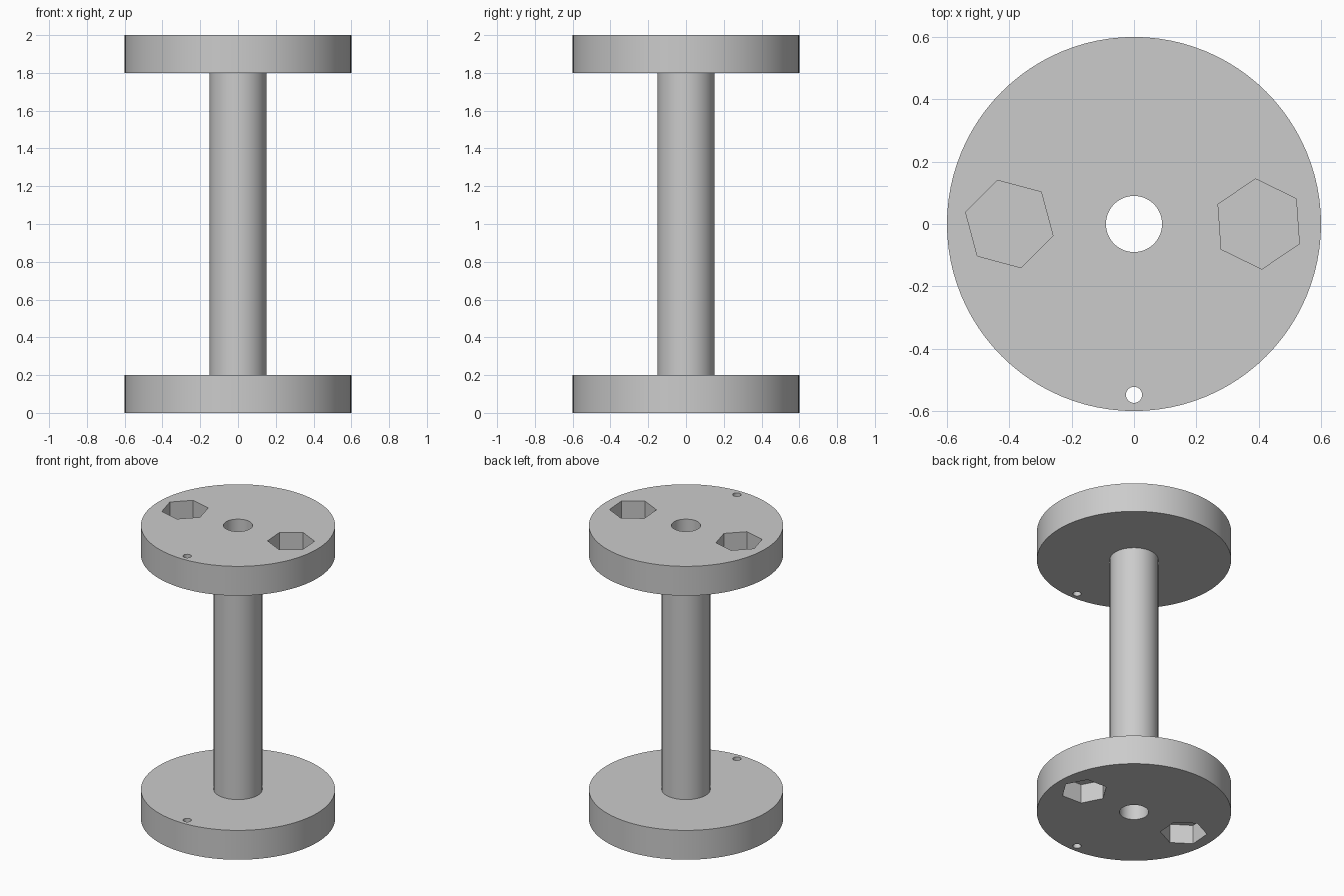
import bpy
import bmesh
from math import cos, sin, pi, radians

cube = bpy.data.objects.get("Cube")
if cube:
    bpy.data.objects.remove(cube, do_unlink=True)

RADIUS, THICK, HEIGHT = 0.6, 0.2, 2.0
BORE, CORE = 0.09, 0.15
POCKET_R, POCKET_X, DEPTH = 0.145, 0.4, 0.13
STEPS = 96

grey = bpy.data.materials.new("plain grey")
grey.use_nodes = True
colour = (0.6, 0.6, 0.6, 1)
grey.diffuse_color = colour
grey.node_tree.nodes["Principled BSDF"].inputs["Base Color"].default_value = colour


def add_object(name, bm):
    bmesh.ops.recalc_face_normals(bm, faces=bm.faces)
    mesh = bpy.data.meshes.new(name)
    bm.to_mesh(mesh)
    bm.free()
    mesh.materials.append(grey)
    obj = bpy.data.objects.new(name, mesh)
    bpy.context.collection.objects.link(obj)
    return obj


def select_only(obj):
    bpy.ops.object.select_all(action="DESELECT")
    obj.select_set(True)
    bpy.context.view_layer.objects.active = obj


def ring(name, inner, outer, z0, z1):
    """Turn a rectangular profile around the z axis."""
    bm = bmesh.new()
    profile = [(inner, z0), (outer, z0), (outer, z1), (inner, z1)]
    loops = []
    for i in range(STEPS):
        a = 2 * pi * i / STEPS
        loops.append([bm.verts.new((r * cos(a), r * sin(a), z)) for r, z in profile])
    for i, loop in enumerate(loops):
        after = loops[(i + 1) % STEPS]
        for j in range(4):
            k = (j + 1) % 4
            bm.faces.new((loop[j], after[j], after[k], loop[k]))
    return add_object(name, bm)


def add_prism(bm, sides, radius, x, y, z0, z1, turn=0):
    """Add an upright prism with its first corner at the given angle."""
    angles = [radians(turn) + 2 * pi * i / sides for i in range(sides)]
    base = bm.faces.new([bm.verts.new((x + radius * cos(a), y + radius * sin(a), z0))
                         for a in angles])
    made = bmesh.ops.extrude_face_region(bm, geom=[base])["geom"]
    verts = [g for g in made if isinstance(g, bmesh.types.BMVert)]
    bmesh.ops.translate(bm, verts=verts, vec=(0, 0, z1 - z0))


def flange(name, z0, pocket_z0, pocket_z1, turns):
    """Disc with a bore, a thread hole and two hexagonal pockets."""
    disc = ring(name, BORE, RADIUS, z0, z0 + THICK)
    bm = bmesh.new()
    add_prism(bm, 24, 0.026, 0, -0.548, z0 - 0.1, z0 + THICK + 0.1)
    for side, turn in zip((-1, 1), turns):
        add_prism(bm, 6, POCKET_R, side * POCKET_X, 0, pocket_z0, pocket_z1, turn)
    cutter = add_object(name + "_cutter", bm)
    cutter.hide_render = True
    mod = disc.modifiers.new("holes", "BOOLEAN")
    mod.operation = "DIFFERENCE"
    mod.solver = "EXACT"
    mod.object = cutter
    select_only(disc)
    bpy.ops.object.modifier_apply(modifier=mod.name)
    bpy.data.objects.remove(cutter, do_unlink=True)
    return disc


# Flanges, with pockets on their outer faces, and the core tube between them
parts = [
    flange("bottom_flange", 0, -0.1, DEPTH, (26, -2)),
    flange("top_flange", HEIGHT - THICK, HEIGHT - DEPTH, HEIGHT + 0.1, (-15, 34)),
    ring("core_tube", BORE, CORE, THICK, HEIGHT - THICK),
]
for part in parts:
    select_only(part)
    bpy.ops.object.shade_smooth_by_angle(angle=radians(30))
